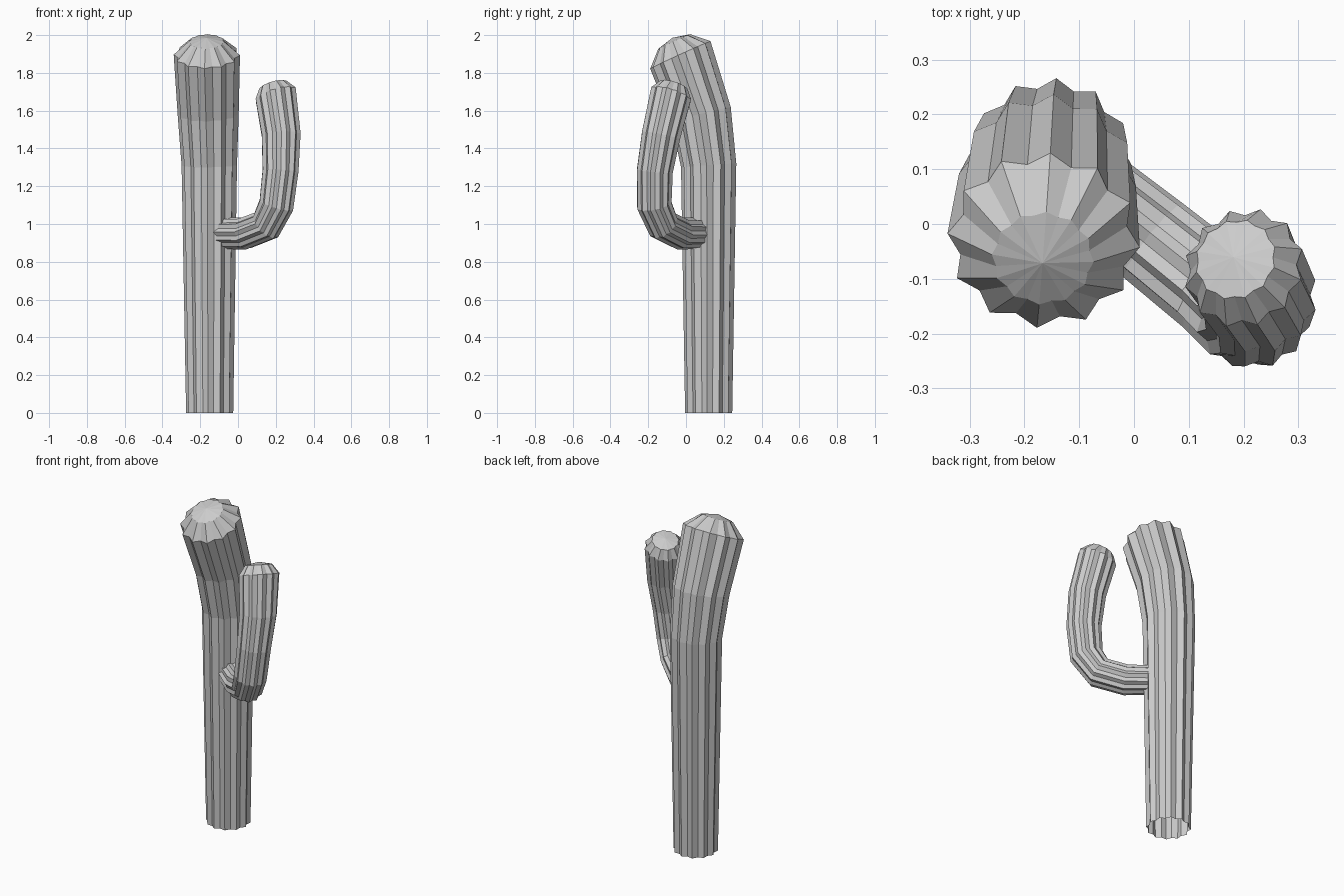
import bpy, bmesh, math
from mathutils import Vector

if "Cube" in bpy.data.objects:
    bpy.data.objects.remove(bpy.data.objects["Cube"], do_unlink=True)

RIBS = 12
VALLEY = 0.88

mat = bpy.data.materials.new("plain_grey")
mat.use_nodes = True
mat.diffuse_color = (0.6, 0.6, 0.6, 1)
mat.node_tree.nodes["Principled BSDF"].inputs["Base Color"].default_value = mat.diffuse_color


def tangents(points, lean):
    """Direction of the stem at each ring; lean exaggerates the tip bend."""
    segs = [(b - a).normalized() for a, b in zip(points, points[1:])]
    inner = [(a + b).normalized() for a, b in zip(segs, segs[1:])]
    tip = (segs[-1] + lean * (segs[-1] - segs[-2])).normalized()
    return [segs[0]] + inner + [tip]


def ribbed_stem(name, path, side, phase, lean, cap_scale, cap_height, tip_height):
    """Sweep a star-shaped section along (x, y, z, radius) points and dome the tip."""
    points = [Vector(p[:3]) for p in path]
    dirs = tangents(points, lean)
    rings = [(c, d, p[3], VALLEY) for c, d, p in zip(points, dirs, path)]
    end, tip_dir, end_r = points[-1], dirs[-1], path[-1][3]
    rings.append((end + tip_dir * cap_height, tip_dir, end_r * cap_scale, 0.93))

    bm = bmesh.new()
    loops = []
    for centre, d, radius, valley in rings:
        u = (side - d * side.dot(d)).normalized()
        v = d.cross(u)
        loop = []
        for i in range(RIBS * 2):
            a = phase + math.pi * i / RIBS
            r = radius * (valley if i % 2 else 1)
            loop.append(bm.verts.new(centre + r * (u * math.cos(a) + v * math.sin(a))))
        loops.append(loop)
    n = RIBS * 2
    for low, high in zip(loops, loops[1:]):
        for i in range(n):
            j = (i + 1) % n
            bm.faces.new((low[i], low[j], high[j], high[i]))
    apex = bm.verts.new(end + tip_dir * tip_height)
    for i in range(n):
        bm.faces.new((loops[-1][i], loops[-1][(i + 1) % n], apex))

    mesh = bpy.data.meshes.new(name)
    bm.to_mesh(mesh)
    bm.free()
    mesh.materials.append(mat)
    obj = bpy.data.objects.new(name, mesh)
    bpy.context.collection.objects.link(obj)
    return obj


# Main trunk, open underneath, bending forward at the top
ribbed_stem("cactus_trunk", [
    (-0.15, 0.12, 0, 0.125),
    (-0.152, 0.12, 1.31, 0.147),
    (-0.158, 0.08, 1.58, 0.162),
    (-0.165, -0.03, 1.895, 0.176),
], Vector((1, 0, 0)), math.radians(-4), 0.5, 0.53, 0.078, 0.1)

# Side arm, growing out of the trunk and curling upward
ribbed_stem("cactus_arm", [
    (-0.09, 0.07, 0.95, 0.082),
    (0.035, -0.03, 0.95, 0.087),
    (0.15, -0.122, 0.995, 0.09),
    (0.203, -0.168, 1.1, 0.095),
    (0.225, -0.165, 1.28, 0.098),
    (0.229, -0.132, 1.47, 0.106),
    (0.2, -0.08, 1.685, 0.114),
], Vector((0.62, 0.78, 0)), math.radians(-5), 1.0, 0.67, 0.053, 0.068)
